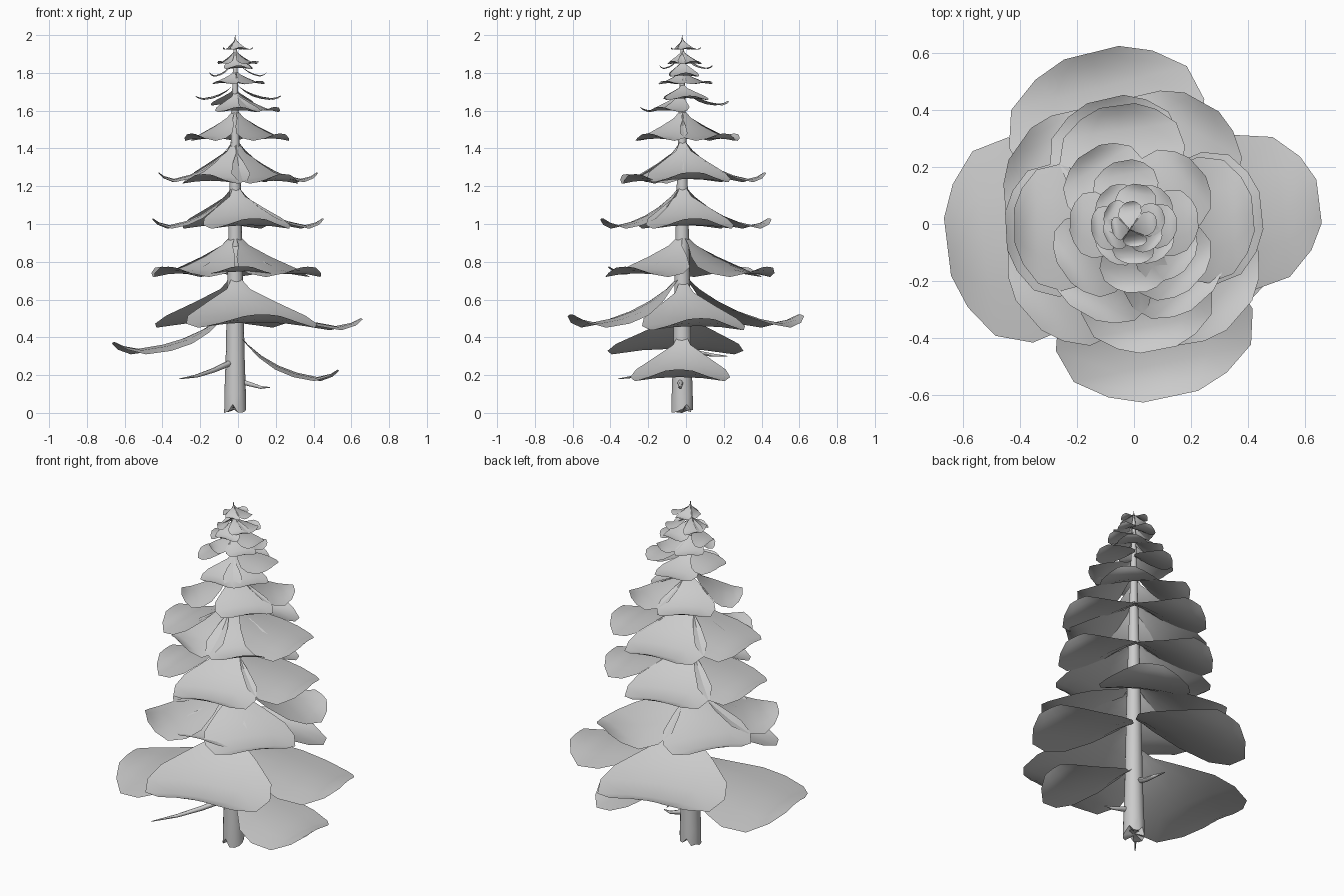
import bpy
import bmesh
import random
from math import cos, sin, radians, pi
from mathutils import Vector

random.seed(4)
cube = bpy.data.objects.get("Cube")
if cube:
    bpy.data.objects.remove(cube, do_unlink=True)

# One plain grey for the whole tree
grey = bpy.data.materials.new("plain grey")
grey.use_nodes = True
grey.diffuse_color = (0.6, 0.6, 0.6, 1)
grey.node_tree.nodes["Principled BSDF"].inputs["Base Color"].default_value = (0.6, 0.6, 0.6, 1)

AXIS = Vector((-0.015, -0.02, 0))  # where the trunk stands


def finish(bm, name, sharp=None):
    mesh = bpy.data.meshes.new(name)
    bm.to_mesh(mesh)
    bm.free()
    mesh.materials.append(grey)
    obj = bpy.data.objects.new(name, mesh)
    bpy.context.collection.objects.link(obj)
    if sharp is None:
        mesh.shade_smooth()
    else:
        bpy.ops.object.select_all(action='DESELECT')
        obj.select_set(True)
        bpy.context.view_layer.objects.active = obj
        bpy.ops.object.shade_smooth_by_angle(angle=radians(sharp))


def tube(bm, path, radii, sides):
    """Tapered tube along a path, closed at both ends; returns its rings."""
    pts = [Vector(p) for p in path]
    rings = []
    for i, p in enumerate(pts):
        along = pts[min(i + 1, len(pts) - 1)] - pts[max(i - 1, 0)]
        turn = along.to_track_quat('Z', 'Y')
        rings.append([bm.verts.new(p + turn @ Vector((
            radii[i] * cos(2 * pi * k / sides),
            radii[i] * sin(2 * pi * k / sides), 0))) for k in range(sides)])
    for a, b in zip(rings, rings[1:]):
        for k in range(sides):
            n = (k + 1) % sides
            bm.faces.new((a[k], a[n], b[n], b[k]))
    bm.faces.new(rings[0][::-1])
    bm.faces.new(rings[-1])
    return rings


# Bough shape: distance out, height above the low point, half width
PROFILE = [(0.03, 1.0, 0.06), (0.12, 0.76, 0.18), (0.25, 0.51, 0.55),
           (0.42, 0.28, 0.9), (0.6, 0.12, 1.0), (0.8, 0.02, 0.9),
           (0.93, 0.09, 0.6), (1.0, 0.19, 0.28)]


def bough(bm, angle, length, apex, low, spread):
    """Drooping leaf-shaped sheet with its tip turned up."""
    out = Vector((cos(angle), sin(angle), 0))
    side = Vector((-sin(angle), cos(angle), 0))
    half = spread * length
    rows = []
    for t, h, w in PROFILE:
        row = []
        for u in (-1, -0.5, 0, 0.5, 1):
            z = low + h * (apex - low) - 0.09 * half * w * u * u
            row.append(bm.verts.new(AXIS * (1 - t) + out * t * length
                                    + side * half * w * u + Vector((0, 0, z))))
        rows.append(row)
    for a, b in zip(rows, rows[1:]):
        for j in range(len(a) - 1):
            bm.faces.new((a[j], b[j], b[j + 1], a[j + 1]))


# Tiers from the ground up: apex, low point, length, spread, bough directions
TIERS = [
    (0.42, 0.185, 0.53, 0.5, (-4,)),
    (0.55, 0.335, 0.66, 0.55, (187,)),
    (0.70, 0.455, 0.655, 0.42, (7,)),
    (0.72, 0.475, 0.62, 0.57, (104, 282)),
    (0.94, 0.735, 0.49, 0.5, (61, 145, 221, 319)),
    (0.91, 0.745, 0.41, 0.5, (273,)),
    (1.20, 0.99, 0.45, 0.52, (6, 103, 183, 281)),
    (1.44, 1.235, 0.42, 0.53, (5, 98, 181)),
    (1.43, 1.225, 0.36, 0.53, (240, 312)),
    (1.60, 1.45, 0.3, 0.52, (42, 122, 215, 318)),
    (1.74, 1.665, 0.225, 0.52, (5, 178)),
    (1.72, 1.635, 0.225, 0.52, (100,)),
    (1.70, 1.60, 0.24, 0.5, (272, 325)),
    (1.81, 1.745, 0.155, 0.52, (45, 130, 230, 320)),
    (1.87, 1.785, 0.15, 0.52, (0, 184)),
    (1.90, 1.825, 0.14, 0.52, (82, 272)),
    (1.92, 1.85, 0.11, 0.52, (20, 150, 205, 320)),
    (1.98, 1.925, 0.08, 0.52, (10, 100, 190, 280)),
]
for n, (apex, low, length, spread, angles) in enumerate(TIERS, 1):
    bm = bmesh.new()
    for a in angles:
        bough(bm, radians(a), length, apex, low, spread)
    finish(bm, f"bough_tier_{n}")

# Trunk with a splintered foot, tapering to a point
bm = bmesh.new()
heights = (0.04, 0.04, 0.1, 0.3, 0.7, 1.2, 1.7, 1.93, 2.0)
widths = (0.035, 0.058, 0.057, 0.05, 0.042, 0.03, 0.016, 0.009, 0.001)
rings = tube(bm, [AXIS + Vector((0, 0, z)) for z in heights], widths, 14)
for v in rings[0]:
    v.co.z = 0.03
for k, v in enumerate(rings[1]):
    v.co.z = 0.045 if k in (3, 8, 11) else random.uniform(0, 0.02)
rings[1][0].co.z = 0
finish(bm, "trunk", 40)

# Bare dead twigs low on the trunk
TWIGS = {
    "front_twig": [(-0.03, -0.03, 0.27), (-0.13, -0.15, 0.225),
                   (-0.22, -0.25, 0.195), (-0.31, -0.36, 0.18)],
    "left_twig": [(0.0, -0.03, 0.17), (0.07, -0.03, 0.15),
                  (0.12, -0.03, 0.135), (0.17, -0.04, 0.135)],
    "back_twig": [(-0.02, 0.0, 0.34), (-0.02, 0.08, 0.315),
                  (-0.02, 0.15, 0.305), (-0.03, 0.22, 0.3)],
}
for name, path in TWIGS.items():
    bm = bmesh.new()
    tube(bm, path, (0.017, 0.013, 0.009, 0.002), 6)
    finish(bm, name, 60)
